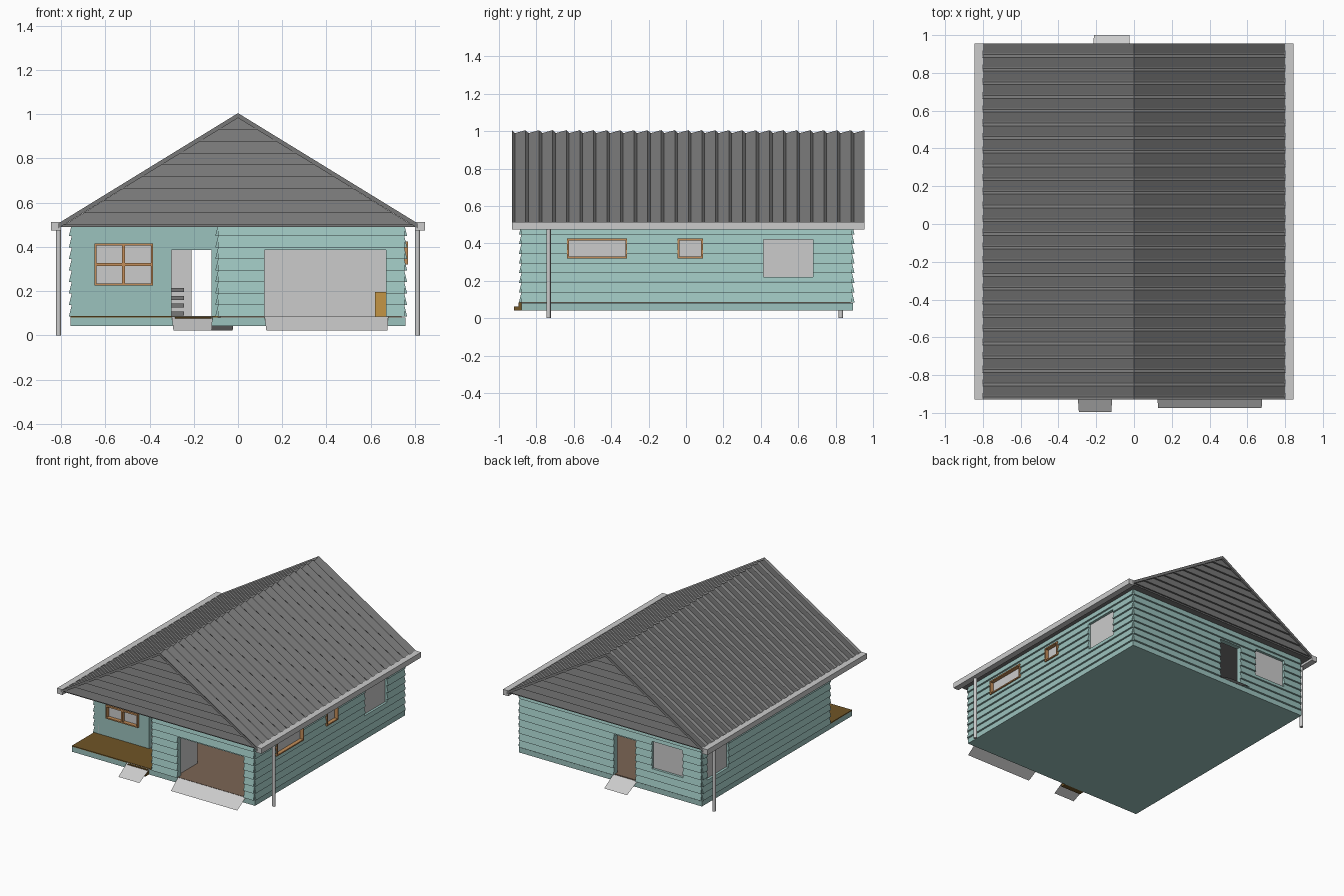
import bpy, bmesh, math

if "Cube" in bpy.data.objects:
    bpy.data.objects.remove(bpy.data.objects["Cube"])


def material(name, rgb):
    m = bpy.data.materials.new(name)
    m.diffuse_color = (*rgb, 1)
    m.use_nodes = True
    m.node_tree.nodes["Principled BSDF"].inputs["Base Color"].default_value = m.diffuse_color
    return m


TEAL = material("teal_paint", (0.33, 0.54, 0.51))
DARK = material("dark_roofing", (0.19, 0.19, 0.19))
WOOD = material("frame_wood", (0.55, 0.27, 0.10))
DECK = material("deck_wood", (0.16, 0.09, 0.02))
FLOOR = material("floor_wood", (0.20, 0.13, 0.09))
BOX = material("cabinet_wood", (0.55, 0.30, 0.06))

Z0, Z1 = 0.085, 0.50          # wall bottom and top
ROWS, LAP, THICK = 8, 0.013, 0.03
BOARD = (Z1 - Z0) / ROWS


def finish(name, bm, mat=None):
    bmesh.ops.recalc_face_normals(bm, faces=bm.faces)
    me = bpy.data.meshes.new(name)
    bm.to_mesh(me)
    bm.free()
    ob = bpy.data.objects.new(name, me)
    bpy.context.collection.objects.link(ob)
    if mat:
        me.materials.append(mat)
    return ob


def loft(bm, a, b, caps=True):
    """Join two matching closed outlines."""
    va, vb = [bm.verts.new(p) for p in a], [bm.verts.new(p) for p in b]
    n = len(va)
    for i in range(n):
        j = (i + 1) % n
        bm.faces.new((va[i], va[j], vb[j], vb[i]))
    if caps:
        bm.faces.new(va)
        bm.faces.new(vb)


def add_box(bm, x0, x1, y0, y1, z0, z1):
    q = [(x0, y0), (x1, y0), (x1, y1), (x0, y1)]
    loft(bm, [(x, y, z0) for x, y in q], [(x, y, z1) for x, y in q])


def box(name, *args, mat=None):
    bm = bmesh.new()
    add_box(bm, *args)
    return finish(name, bm, mat)


def profile(z0, z1, lap):
    """Wall section: lapped boards outside, flat inside."""
    if not lap:
        return [(0, z0), (0, z1), (-THICK, z1), (-THICK, z0)]
    pts, z = [], z0
    while z < z1 - 1e-5:
        k = math.floor((z - Z0) / BOARD + 1e-4)
        low = Z0 + k * BOARD
        top = min(low + BOARD, z1)
        pts += [(LAP * (1 - (t - low) / BOARD), t) for t in (z, top)]
        z = top
    return pts + [(-THICK, z1), (-THICK, z0)]


def place(axis, u, d, z):
    return (u, d, z) if axis == "x" else (d, u, z)


def wall(name, axis, pos, side, u0, u1, openings=(), lap=True):
    """Wall along an axis with rectangular openings (u0, u1, z0, z1)."""
    cells, u = [], u0
    for a, b, c, d in sorted(openings):
        cells += [(u, a, Z0, Z1), (a, b, Z0, c), (a, b, d, Z1)]
        u = b
    cells.append((u, u1, Z0, Z1))
    bm, lining = bmesh.new(), bmesh.new()
    for a, b, c, d in cells:
        if b - a < 1e-4 or d - c < 1e-4:
            continue
        sec = profile(c, d, lap)
        loft(bm, *[[place(axis, e, pos + side * o, z) for o, z in sec] for e in (a, b)])
        i, o = pos - side * (THICK + 0.004), pos - side * THICK
        sec = [(i, c), (o, c), (o, d), (i, d)]
        loft(lining, *[[place(axis, e, o, z) for o, z in sec] for e in (a, b)])
    finish(name, bm, TEAL)
    finish(name + "_lining", lining)


def window(name, axis, pos, side, u0, u1, z0, z1, frame=True, cross=False):
    def bar(bm, a, b, c, d, lo, hi):
        p, q = sorted((pos + side * lo, pos + side * hi))
        add_box(bm, *((a, b, p, q) if axis == "x" else (p, q, a, b)), c, d)
    bm = bmesh.new()
    bar(bm, u0, u1, z0, z1, -0.02, -0.012)
    finish(name + "_glass", bm)
    if frame:
        w, bm = 0.009, bmesh.new()
        bars = [(u0, u1, z0, z0 + w), (u0, u1, z1 - w, z1),
                (u0, u0 + w, z0, z1), (u1 - w, u1, z0, z1)]
        if cross:
            um, zm = (u0 + u1) / 2, (z0 + z1) / 2
            bars += [(um - w * .7, um + w * .7, z0, z1), (u0, u1, zm - w * .7, zm + w * .7)]
        for r in bars:
            bar(bm, *r, -0.025, 0.016)
        finish(name + "_frame", bm, WOOD)


XW, YF, YP, YB = 0.752, -0.88, -0.62, 0.888

# foundation, floor, deck
box("foundation", -0.757, 0.757, YF, 0.893, 0.042, 0.08, mat=TEAL)
box("interior_floor", -0.74, 0.74, YP, 0.88, 0.08, 0.086, mat=FLOOR)
box("garage_floor", -0.08, 0.74, YF, YP, 0.08, 0.086, mat=FLOOR)
box("porch_deck", -0.757, -0.09, YF, YP, 0.08, 0.087, mat=DECK)
box("lower_step", -0.285, -0.12, -0.92, YF, 0.042, 0.062, mat=DECK)
box("upper_step", -0.285, -0.12, -0.895, YF, 0.062, 0.083, mat=DECK)

# outer walls with openings
garage = (0.12, 0.67, Z0, 0.385)
front_door = (-0.30, -0.12, Z0, 0.385)
back_door = (-0.21, -0.03, Z0, 0.385)
front_win = (-0.65, -0.385, 0.225, 0.415)
back_win = (-0.60, -0.345, 0.215, 0.42)
left_win = (0.58, 0.83, 0.215, 0.42)
right_wins = [(-0.635, -0.315, 0.32, 0.425), (-0.045, 0.09, 0.32, 0.425), (0.415, 0.68, 0.22, 0.42)]
wall("garage_front_wall", "x", YF, -1, -0.09, XW, [garage])
wall("porch_wall", "x", YP, -1, -XW, -0.09, [front_win, front_door], lap=False)
wall("garage_side_wall", "y", -0.09, -1, YF, YP)
wall("back_wall", "x", YB, 1, -XW, XW, [back_win, back_door])
wall("right_wall", "y", XW, 1, YF, YB, right_wins)
wall("left_wall", "y", -XW, -1, YP, YB, [left_win])

# windows
window("front_window", "x", YP, -1, *front_win, cross=True)
window("back_window", "x", YB, 1, *back_win, frame=False)
window("left_window", "y", -XW, -1, *left_win, frame=False)
for i, r in enumerate(right_wins):
    window(f"right_window_{i + 1}", "y", XW, 1, *r, frame=i < 2)

# interior pieces seen through the openings
box("garage_partition", 0.09, 0.10, YF + 0.03, YP, 0.086, Z1)
box("cabinet", 0.62, 0.715, -0.2, 0.1, 0.086, 0.195, mat=BOX)
for i in range(4):
    box(f"shelf_{i + 1}", -0.33, -0.245, -0.1, 0.05, 0.09 + i * 0.035, 0.108 + i * 0.035, mat=DARK)


# ramps: thin sloping sheets
def ramp(name, x0, x1, y_top, y_low):
    bm = bmesh.new()
    bm.faces.new([bm.verts.new(p) for p in (
        (x0, y_top, 0.084), (x1, y_top, 0.084), (x1 - 0.004, y_low, 0.022), (x0 + 0.008, y_low, 0.022))])
    finish(name, bm)


ramp("front_ramp", -0.30, -0.115, YF, -0.995)
ramp("garage_ramp", 0.12, 0.68, YF, -0.975)
ramp("back_ramp", -0.22, -0.02, YB, 1.0)

# ribbed gable roof: sawtooth along the ridge, lofted over both slopes
RY0, RY1, RIBS, EAVE, RIDGE = -0.93, 0.955, 26, 0.815, 1.005
pitch = (RY1 - RY0) / RIBS
bm, rings = bmesh.new(), []
stops = [(RY0 + (i + f) * pitch, h) for i in range(RIBS) for f, h in ((0, 0), (0.2, -0.014), (0.3, -0.014))]
for y, h in stops + [(RY1, 0)]:
    sec = [(-EAVE, 0.505 + h), (0, RIDGE + h), (EAVE, 0.505 + h),
           (EAVE, 0.483), (0, RIDGE - 0.022), (-EAVE, 0.483)]
    rings.append([bm.verts.new((x, y, z)) for x, z in sec])
for a, b in zip(rings, rings[1:]):
    for i in range(6):
        j = (i + 1) % 6
        bm.faces.new((a[i], a[j], b[j], b[i]))
for r in (rings[0], rings[-1]):
    bm.faces.new((r[0], r[1], r[4], r[5]))
    bm.faces.new((r[1], r[2], r[3], r[4]))
finish("ribbed_roof", bm, DARK)
box("roof_soffit", -0.80, 0.80, -0.915, 0.94, 0.49, 0.503, mat=DARK)


# lapped gable ends
def gable(name, y, side):
    bm, n, base, apex = bmesh.new(), 9, 0.50, 0.985
    step = (apex - base) / n
    for k in range(n):
        lo, hi = base + k * step, base + (k + 1) * step
        w0, w1 = 0.785 * (1 - k / n), max(0.785 * (1 - (k + 1) / n), 0.001)
        loft(bm, [(-w0, y + side * LAP, lo), (w0, y + side * LAP, lo), (w1, y, hi), (-w1, y, hi)],
             [(-w0, y - side * 0.01, lo), (w0, y - side * 0.01, lo),
              (w1, y - side * 0.01, hi), (-w1, y - side * 0.01, hi)])
    finish(name, bm, DARK)


gable("front_gable", -0.912, -1)
gable("back_gable", 0.937, 1)

# gutters and downpipes
for s, side, y in ((-1, "left", 0.828), (1, "right", -0.735)):
    a, b = sorted((s * 0.80, s * 0.845))
    box(side + "_gutter", a, b, RY0, RY1, 0.473, 0.513)
    bpy.ops.mesh.primitive_cylinder_add(vertices=16, radius=0.012, depth=0.475, location=(s * 0.812, y, 0.2375))
    pipe = bpy.context.object
    pipe.name = side + "_downpipe"
    bpy.ops.object.shade_smooth_by_angle()
